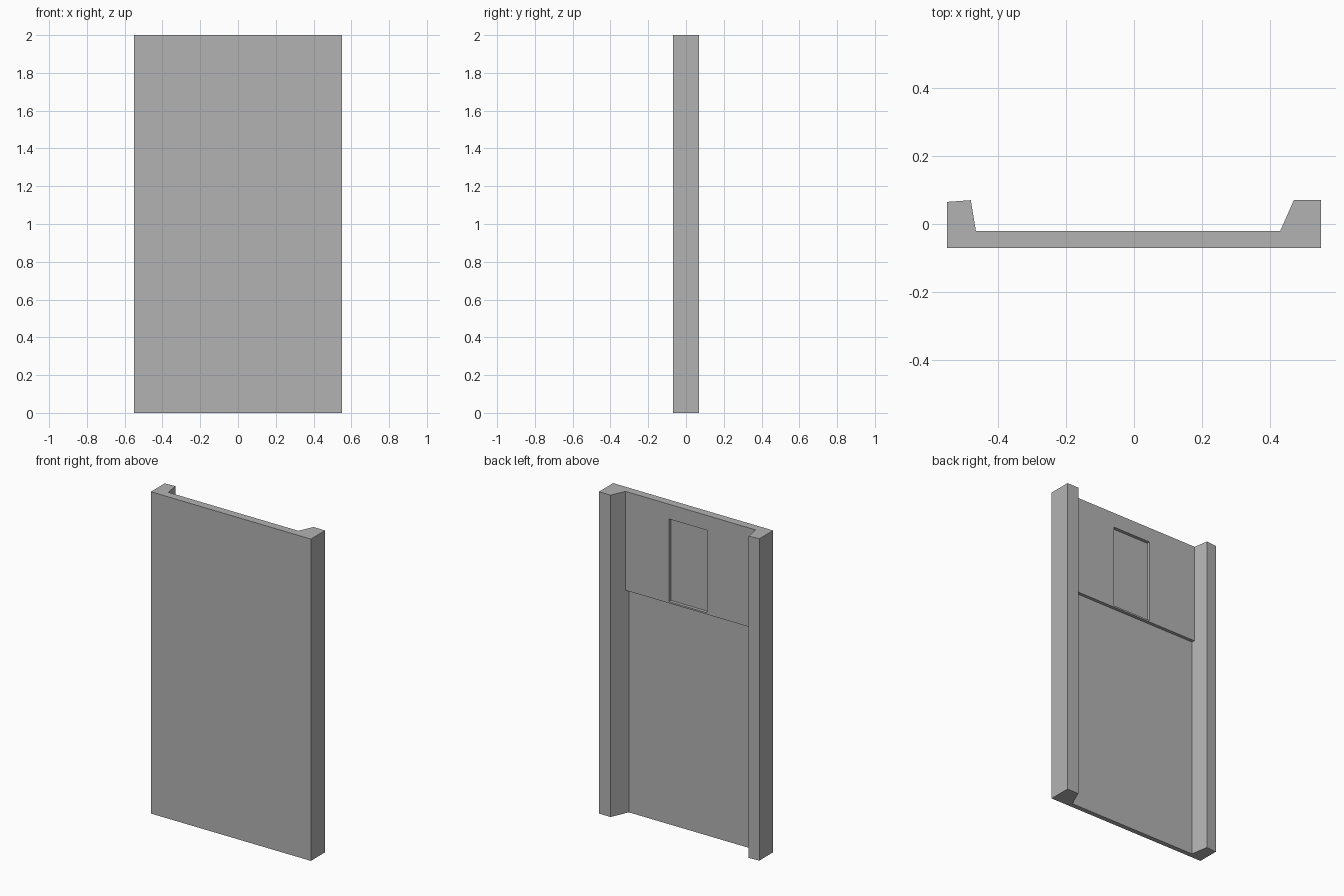
import bpy
import bmesh

if "Cube" in bpy.data.objects:
    bpy.data.objects.remove(bpy.data.objects["Cube"], do_unlink=True)

HEIGHT = 2.0
FRAME_BOTTOM = 1.385
FACE_Y, FLOOR_Y = -0.02, -0.04   # raised panel surface, recessed surface

grey = bpy.data.materials.new("plain_grey")
grey.use_nodes = True
colour = (0.45, 0.45, 0.45, 1)
grey.diffuse_color = colour
grey.node_tree.nodes["Principled BSDF"].inputs["Base Color"].default_value = colour


def finish(name, bm):
    bmesh.ops.recalc_face_normals(bm, faces=bm.faces)
    mesh = bpy.data.meshes.new(name)
    bm.to_mesh(mesh)
    bm.free()
    mesh.materials.append(grey)
    obj = bpy.data.objects.new(name, mesh)
    bpy.context.collection.objects.link(obj)
    return obj


def slope_x(low, high, y):
    """x on the post's inner slope, from low at the panel face to high at the top."""
    return low + (high - low) * (y - FACE_Y) / (0.07 - FACE_Y)


def left_x(y):
    return slope_x(0.43, 0.47, y)


def right_x(y):
    return slope_x(-0.465, -0.48, y)


# Wall with a post down each side, extruded upwards from its plan
plan = [(-0.55, -0.07), (0.55, -0.07), (0.55, 0.07), (left_x(0.07), 0.07),
        (left_x(FLOOR_Y), FLOOR_Y), (right_x(FLOOR_Y), FLOOR_Y),
        (right_x(0.07), 0.07), (-0.55, 0.065)]
bm = bmesh.new()
base = bm.faces.new([bm.verts.new((x, y, 0)) for x, y in plan])
extruded = bmesh.ops.extrude_face_region(bm, geom=[base], use_keep_orig=True)
top = [v for v in extruded["geom"] if isinstance(v, bmesh.types.BMVert)]
bmesh.ops.translate(bm, verts=top, vec=(0, 0, HEIGHT))
finish("wall_with_side_posts", bm)

# Raised upper panel, a frame around a shallow rectangular recess
bm = bmesh.new()


def ring(x0, x1, z0, z1, y):
    corners = [(x0, z0), (x1, z0), (x1, z1), (x0, z1)]
    return [bm.verts.new((x, y, z)) for x, z in corners]


outer = [ring(right_x(y), left_x(y), FRAME_BOTTOM, HEIGHT, y) for y in (FACE_Y, FLOOR_Y)]
inner = [ring(-0.132, 0.132, 1.395, 1.908, y) for y in (FACE_Y, FLOOR_Y)]
for a, b in ((outer[0], inner[0]), (inner[0], inner[1]),
             (inner[1], outer[1]), (outer[1], outer[0])):
    for i in range(4):
        j = (i + 1) % 4
        bm.faces.new((a[i], a[j], b[j], b[i]))
finish("upper_panel_frame", bm)
